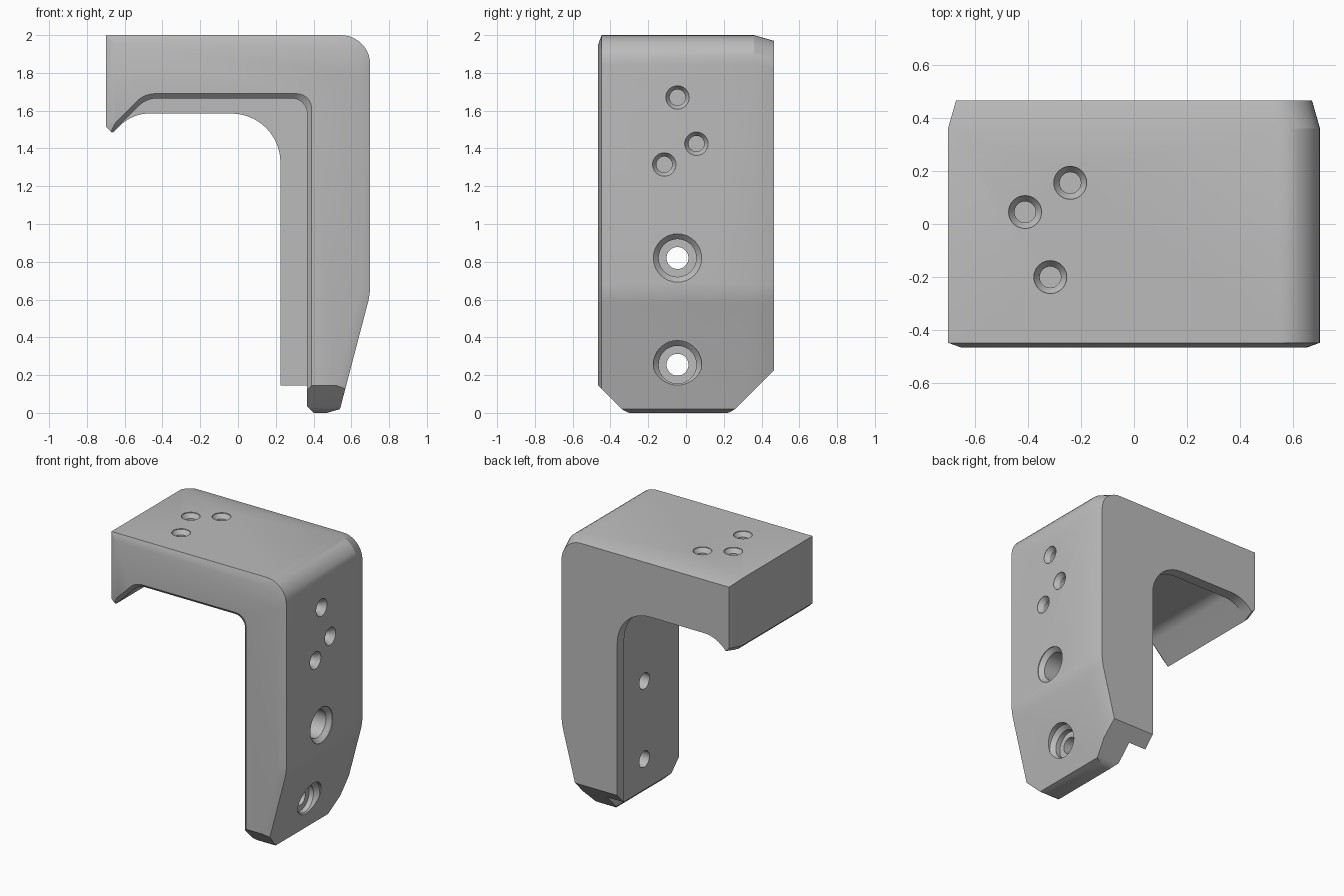
import bpy
import bmesh
from math import cos, sin, tan, pi
from mathutils import Vector

if "Cube" in bpy.data.objects:
    bpy.data.objects.remove(bpy.data.objects["Cube"], do_unlink=True)

# Single plain material
grey = bpy.data.materials.new("plain_grey")
grey.use_nodes = True
grey.diffuse_color = (0.5, 0.5, 0.5, 1)
grey.node_tree.nodes["Principled BSDF"].inputs["Base Color"].default_value = (0.5, 0.5, 0.5, 1)


def outline(corners, insets=None, scale=0.0, steps=10):
    """Polygon of (a, b, radius) corners, each edge moved inward (counter-clockwise), then rounded."""
    n = len(corners)
    pts = [Vector(c[:2]) for c in corners]
    insets = insets or [0] * n
    dirs = [(pts[(i + 1) % n] - pts[i]).normalized() for i in range(n)]
    base = [p + Vector((-d.y, d.x)) * k * scale for p, d, k in zip(pts, dirs, insets)]
    result = []
    for i in range(n):
        p, d, q, e = base[i - 1], dirs[i - 1], base[i], dirs[i]
        turn = d.x * e.y - d.y * e.x
        gap = q - p
        corner = p + d * ((gap.x * e.y - gap.y * e.x) / turn)
        r = corners[i][2]
        if r == 0:
            result.append(corner)
            continue
        angle = d.angle(e)
        start = corner - d * r * tan(angle / 2)
        normal = Vector((-d.y, d.x)) * (1 if turn > 0 else -1)
        for k in range(steps + 1):
            t = angle * k / steps
            result.append(start + d * r * sin(t) + normal * r * (1 - cos(t)))
    return result


def loft(name, rings):
    """Closed solid through rings that all have the same number of points."""
    bm = bmesh.new()
    loops = [[bm.verts.new(p) for p in ring] for ring in rings]
    for a, b in zip(loops, loops[1:]):
        for i in range(len(a)):
            j = (i + 1) % len(a)
            bm.faces.new((a[i], a[j], b[j], b[i]))
    bm.faces.new(loops[0][::-1])
    bm.faces.new(loops[-1])
    bm.normal_update()
    if bm.calc_volume(signed=True) < 0:
        bmesh.ops.reverse_faces(bm, faces=bm.faces[:])
    mesh = bpy.data.meshes.new(name)
    bm.to_mesh(mesh)
    bm.free()
    mesh.materials.append(grey)
    obj = bpy.data.objects.new(name, mesh)
    bpy.context.collection.objects.link(obj)
    return obj


def along_y(name, corners, insets, levels):
    return loft(name, [[(p.x, y, p.y) for p in outline(corners, insets, s)] for y, s in levels])


def drill(name, centre, axis, steps):
    """Stepped round cutter; steps are (radius, position along the axis)."""
    rings = []
    for r, h in steps:
        ring = []
        for k in range(32):
            u, v = centre[0] + r * cos(k * pi / 16), centre[1] + r * sin(k * pi / 16)
            ring.append((u, v, h) if axis == "z" else (h, u, v))
        rings.append(ring)
    return loft(name, rings)


def cut(target, cutter):
    """Subtract the cutter, taking the first solver that gives a solid."""
    mod = target.modifiers.new("cut", "BOOLEAN")
    mod.operation = "DIFFERENCE"
    mod.object = cutter
    for solver in ("EXACT", "MANIFOLD", "FLOAT"):
        mod.solver = solver
        bpy.context.view_layer.update()
        evaluated = target.evaluated_get(bpy.context.evaluated_depsgraph_get())
        if len(evaluated.data.polygons):
            break
    mesh = bpy.data.meshes.new_from_object(evaluated)
    target.modifiers.remove(mod)
    target.data = mesh
    bpy.data.objects.remove(cutter, do_unlink=True)


# Angled body, including the full depth of the rear web
body_corners = [(-0.70, 2, 0), (-0.70, 1.515, 0), (-0.665, 1.48, 0), (-0.56, 1.585, 0.22),
                (0.225, 1.585, 0.26), (0.225, 0, 0), (0.47, 0, 0), (0.54, 0.02, 0),
                (0.70, 0.63, 0.4), (0.70, 2, 0.155)]
body_insets = [1, 1, 0, 0, 0, 0, 0, 1, 1, 1]
bracket = along_y("angle_bracket", body_corners, body_insets,
                  [(-0.465, 0.05), (-0.447, 0), (0.36, 0), (0.465, 0.03)])

# Inner pocket in front of the rear web, with a chamfered front lip
pocket_corners = [(-1, 1.15, 0), (-1, -0.1, 0), (0.5, -0.1, 0),
                  (0.365, 0.035, 0), (0.365, 1.665, 0.08), (-0.485, 1.665, 0.14)]
cut(bracket, along_y("pocket_cutter", pocket_corners, [0, 0, 0, -1, -1, -1],
                     [(-0.49, 0.05), (-0.44, 0), (0.385, 0)]))

# Clipped lower corners of the leg
clip_corners = [(-0.7, -0.2, 0), (0.7, -0.2, 0), (0.7, 0.46, 0),
                (0.235, -0.005, 0.12), (-0.315, -0.005, 0.12), (-0.7, 0.38, 0)]
clip = outline(clip_corners)
cut(bracket, loft("corner_cutter", [[(x, p.x, p.y) for p in clip] for x in (-1, 1)]))

# Small locating holes in the top and side
for c in [(-0.24, 0.155), (-0.41, 0.045), (-0.315, -0.2)]:
    cut(bracket, drill("top_hole", c, "z",
                       [(0.04, 1.88), (0.04, 1.965), (0.062, 1.995), (0.062, 2.1)]))
for c in [(-0.045, 1.67), (0.055, 1.425), (-0.115, 1.315)]:
    cut(bracket, drill("side_hole", c, "x",
                       [(0.042, 0.58), (0.042, 0.665), (0.062, 0.695), (0.062, 0.8)]))

# Counterbored screw holes through the leg
for z, face in [(0.82, 0.70), (0.255, 0.60)]:
    cut(bracket, drill("screw_hole", (-0.045, z), "x",
                       [(0.058, 0.1), (0.058, 0.53), (0.1, 0.53), (0.1, face - 0.035),
                        (0.128, face - 0.005), (0.128, 0.9)]))

bpy.ops.object.select_all(action="DESELECT")
bracket.select_set(True)
bpy.context.view_layer.objects.active = bracket
bpy.ops.object.shade_smooth_by_angle(angle=pi / 9)
